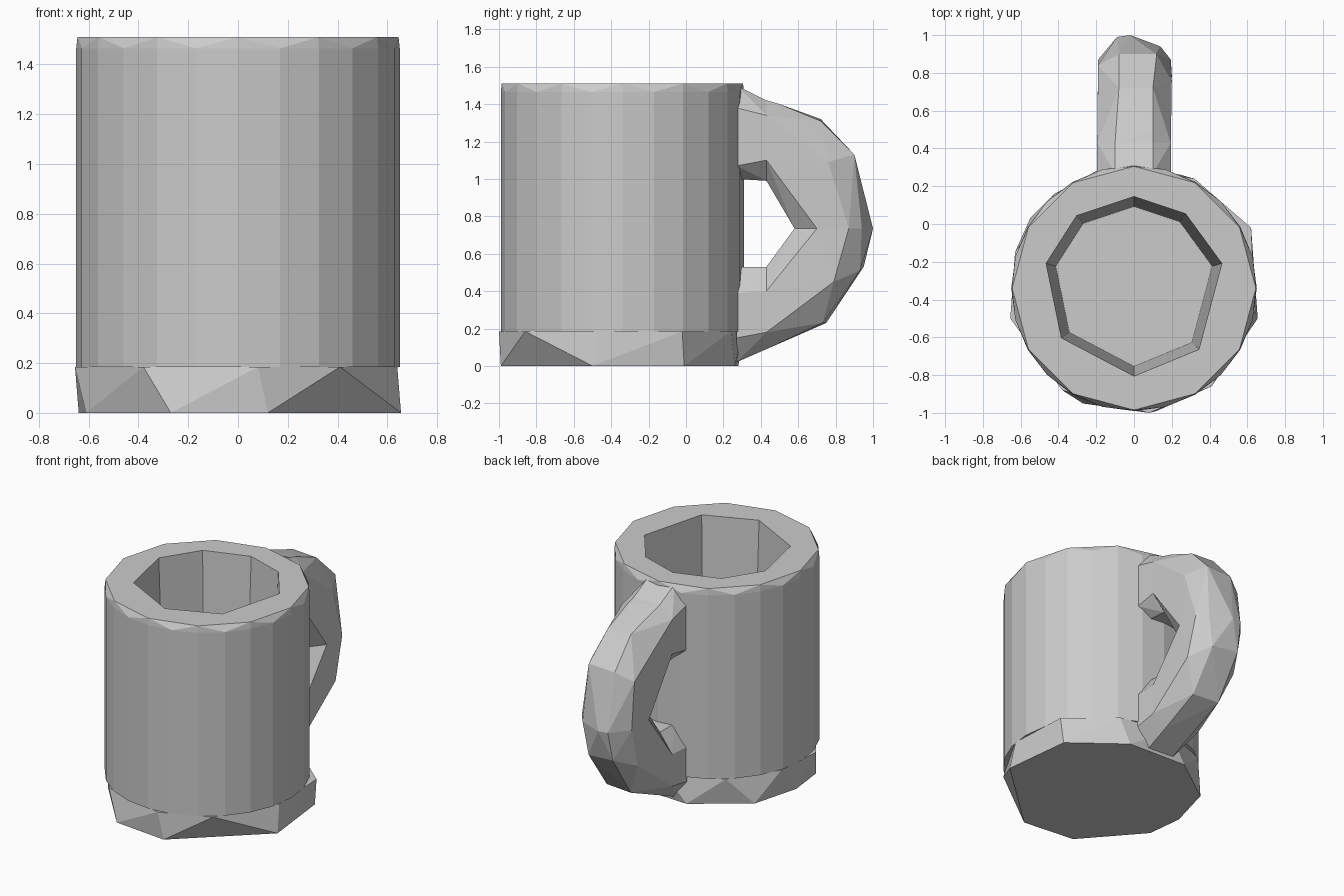
import bpy, bmesh
from math import sin, cos, pi

if "Cube" in bpy.data.objects:
    bpy.data.objects.remove(bpy.data.objects["Cube"], do_unlink=True)

clay = bpy.data.materials.new("plain_grey")
clay.use_nodes = True
GREY = (0.6, 0.6, 0.6, 1)
clay.diffuse_color = GREY
clay.node_tree.nodes["Principled BSDF"].inputs["Base Color"].default_value = GREY

CENTRE_Y = -0.34
RADIUS = 0.65


def faceted_hull(name, points):
    """Wrap a flat-shaded convex shell around the points."""
    bm = bmesh.new()
    for p in points:
        bm.verts.new(p)
    result = bmesh.ops.convex_hull(bm, input=bm.verts)
    loose = [v for v in bm.verts if not v.link_faces]
    bmesh.ops.delete(bm, geom=loose, context='VERTS')
    bmesh.ops.dissolve_limit(bm, angle_limit=0.01, verts=bm.verts, edges=bm.edges)
    bmesh.ops.recalc_face_normals(bm, faces=bm.faces)
    mesh = bpy.data.meshes.new(name)
    bm.to_mesh(mesh)
    bm.free()
    mesh.materials.append(clay)
    obj = bpy.data.objects.new(name, mesh)
    bpy.context.collection.objects.link(obj)
    return obj


def ring(sides, radius, z, turn=0.0):
    angles = [2 * pi * (i + turn) / sides for i in range(sides)]
    return [(radius * sin(a), CENTRE_Y - radius * cos(a), z) for a in angles]


def at_height(outline, z, scale=1.0):
    return [(x * scale, CENTRE_Y + (y - CENTRE_Y) * scale, z) for x, y in outline]


def handle_section(y, bottom, low, high, top):
    """Eight-sided upright cross-section of the handle."""
    levels = ((0.1, bottom), (0.195, low), (0.195, high), (0.1, top))
    return [(side * x, y, z) for x, z in levels for side in (-1, 1)]


# Cup wall with a scalloped, slightly bevelled rim
body = faceted_hull("cup_body", ring(24, RADIUS, 0.185) + ring(24, RADIUS, 1.465)
                    + ring(12, 0.645, 1.51))

# Hollow with an irregular eight-sided opening
opening = [(0, 0.14), (0.27, 0.05), (0.46, -0.21), (0.34, -0.66),
           (0, -0.8), (-0.38, -0.6), (-0.46, -0.21), (-0.3, 0.04)]
cavity = faceted_hull("cavity_cutter", at_height(opening, 0.36, 0.9)
                      + at_height(opening, 1.44, 0.94) + at_height(opening, 1.51)
                      + at_height(opening, 1.6, 1.02))
cut = body.modifiers.new("hollow", 'BOOLEAN')
cut.operation = 'DIFFERENCE'
cut.solver = 'EXACT'
cut.object = cavity
bpy.context.view_layer.objects.active = body
bpy.ops.object.modifier_apply(modifier=cut.name)
bpy.data.objects.remove(cavity, do_unlink=True)

# Chunky base whose upper and lower outlines are twisted against each other
foot = [(0.12, -0.99), (0.655, -0.5), (0.6, -0.01), (0.25, 0.26),
        (-0.2, 0.28), (-0.55, 0.03), (-0.64, -0.3), (-0.61, -0.56), (-0.27, -0.95)]
shoulder = [(0.08, -1.0), (0.41, -0.86), (0.64, -0.46), (0.62, -0.02), (0.32, 0.24),
            (-0.05, 0.31), (-0.42, 0.16), (-0.63, -0.15), (-0.655, -0.5), (-0.38, -0.88)]
faceted_hull("cup_base", at_height(foot, 0) + at_height(shoulder, 0.185))

# Handle: two faceted arcs meeting halfway, each with a short root into the cup
upper_end = handle_section(0.43, 0.99, 1.1, 1.34, 1.42)
lower_end = handle_section(0.43, 0.09, 0.18, 0.4, 0.53)
joint = [(x, y, 0.735) for x, y in (
    (-0.09, 0.99), (-0.02, 1.0), (0.14, 0.94), (0.195, 0.87), (0.195, 0.7),
    (0.1, 0.58), (-0.1, 0.58), (-0.19, 0.68), (-0.19, 0.87))]

faceted_hull("handle_upper_root", upper_end + handle_section(0.27, 1.0, 1.07, 1.38, 1.5))
faceted_hull("handle_lower_root", lower_end + handle_section(0.27, 0.02, 0.15, 0.39, 0.53))
faceted_hull("handle_upper_arc", upper_end + joint + [
    (0.1, 0.5, 1.4), (-0.08, 0.72, 1.32), (0.1, 0.72, 1.31), (0.12, 0.9, 1.13),
    (-0.08, 0.9, 1.12), (0.2, 0.76, 1.09), (-0.19, 0.84, 1.06)])
faceted_hull("handle_lower_arc", lower_end + joint + [
    (-0.1, 0.95, 0.53), (0.1, 0.93, 0.51), (0.2, 0.79, 0.45), (-0.19, 0.8, 0.46),
    (-0.1, 0.75, 0.23), (0.1, 0.73, 0.23)])
